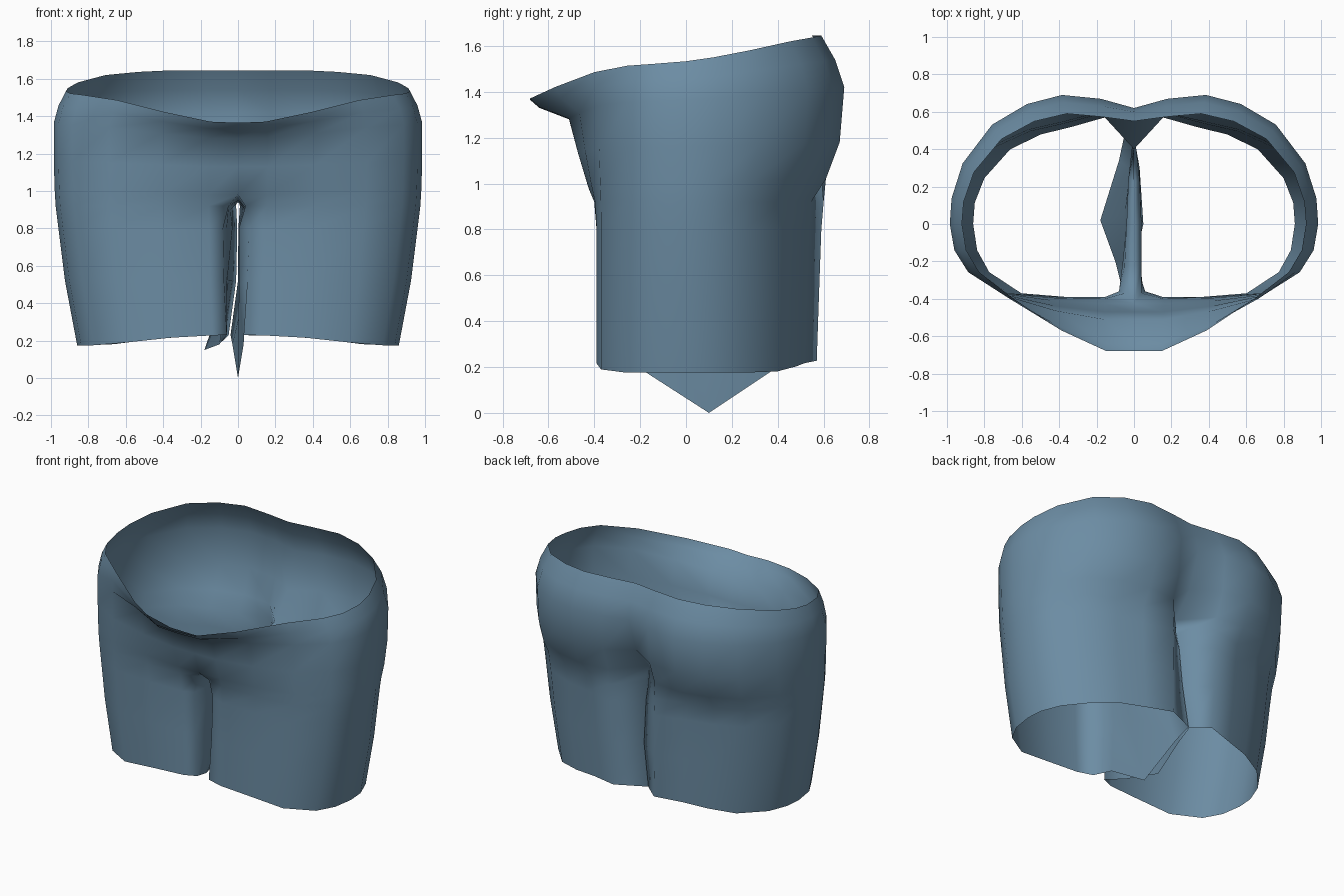
import bpy
import bmesh

cube = bpy.data.objects.get("Cube")
if cube:
    bpy.data.objects.remove(cube, do_unlink=True)

# One half outline, running from front centre round the hip to back centre
WIDTH = [0, .16, .42, .7, .9, .975, 1, .99, .93, .77, .58, .39, .18, 0]
FRONT = [1, 1, 1, .95, .66, .36, 0]
HIP_BACK = [.2, .47, .77, .93, 1, .97]
LEG_BACK = [.2, .43, .7, .84, .91, 1]
BELLY = [1, 1, .62, .1, 0, 0, 0]
RISE = [0, .02, .2, .43, .53, .56, .6, .66, .77, .91, .97, 1, 1, 1]

# Levels: height, rise towards back, half width, belly bulge, back depth, cleft depth
HIP = [(1.365, .28, .92, .29, .59, .55),
       (1.33, .21, .96, .25, .65, .6),
       (1.28, .14, .985, .12, .69, .62),
       (1.13, .05, .985, .08, .67, .54),
       (.98, .04, .98, .035, .61, .4)]
LEG = [(.92, 0, .975, .01, .6, .42),
       (.8, 0, .96, 0, .59, .44),
       (.52, 0, .925, 0, .58, .47),
       (.23, 0, .86, 0, .57, .48)]

# Per leg level: x of front edge, x of back edge, inner thigh points back to front
LEFT_LEG = [(.04, .01, [(.03, .24, .92), (.04, 0, .9), (.04, -.22, .91)]),
            (.06, .002, [(.03, .3, .8), (.03, .05, .8), (.005, -.2, .8)]),
            (.05, 0, [(.03, .3, .52), (.05, 0, .52), (.005, -.2, .5)]),
            (.03, -.04, [(-.03, .37, .18), (0, .1, 0), (.03, -.18, .18)])]
RIGHT_LEG = [(.05, .01, [(.03, .24, .92), (.04, 0, .9), (.05, -.22, .91)]),
             (.08, .004, [(.02, .3, .8), (.03, .05, .8), (.06, -.2, .8)]),
             (.075, .01, [(.03, .3, .52), (.05, .05, .52), (.06, -.2, .5)]),
             (.06, .05, [(.08, .34, .2), (.18, .02, .15), (.1, -.2, .18)])]
SEAM = [(0, .22, .96), (0, 0, .94), (0, -.22, .95)]


def outline(level, back_shape, front_x=0, back_x=0):
    """Points of a half ring at one level."""
    height, tilt, half_width, belly, back, cleft = level
    points = []
    for i, w in enumerate(WIDTH):
        if i < len(FRONT):
            y = -.39 * FRONT[i] - belly * BELLY[i]
        elif i < len(WIDTH) - 1:
            y = back * back_shape[i - len(FRONT)]
        else:
            y = cleft
        z = height + tilt * RISE[i]
        if level is LEG[-1]:
            z -= .055 * min(1, 1.5 * w * w)
        points.append([half_width * w, y, z])
    points[0][0] = front_x
    points[-1][0] = back_x
    if front_x:
        points[0][1] += .03
    return points


def add_half(bm, side, leg):
    """Hip half and leg on one side; side is 1 for left and -1 for right."""
    def ring(points):
        return [bm.verts.new((side * x, y, z)) for x, y, z in points]

    def bridge(a, b, closed):
        n = len(b)
        for i in range(n if closed else n - 1):
            j = (i + 1) % n
            quad = [a[i], a[j], b[j], b[i]]
            bm.faces.new(quad[::-side])

    # hip
    rows = [ring(outline(level, HIP_BACK)) for level in HIP]
    for a, b in zip(rows, rows[1:]):
        bridge(a, b, False)
    # leg, hung from the lowest hip row and the crotch seam
    above = rows[-1] + ring(SEAM)
    for level, (front_x, back_x, thigh) in zip(LEG, leg):
        below = ring(outline(level, LEG_BACK, front_x, back_x) + thigh)
        bridge(above, below, True)
        above = below


bm = bmesh.new()
add_half(bm, 1, LEFT_LEG)
add_half(bm, -1, RIGHT_LEG)
bmesh.ops.remove_doubles(bm, verts=bm.verts[:], dist=.0005)
for face in bm.faces:
    face.smooth = True

mesh = bpy.data.meshes.new("shorts")
bm.to_mesh(mesh)
bm.free()
shorts = bpy.data.objects.new("shorts", mesh)
bpy.context.collection.objects.link(shorts)

# Faded blue cloth
cloth = bpy.data.materials.new("faded_blue_cloth")
cloth.use_nodes = True
colour = (.15, .265, .37, 1)
cloth.diffuse_color = colour
cloth.node_tree.nodes["Principled BSDF"].inputs["Base Color"].default_value = colour
mesh.materials.append(cloth)
